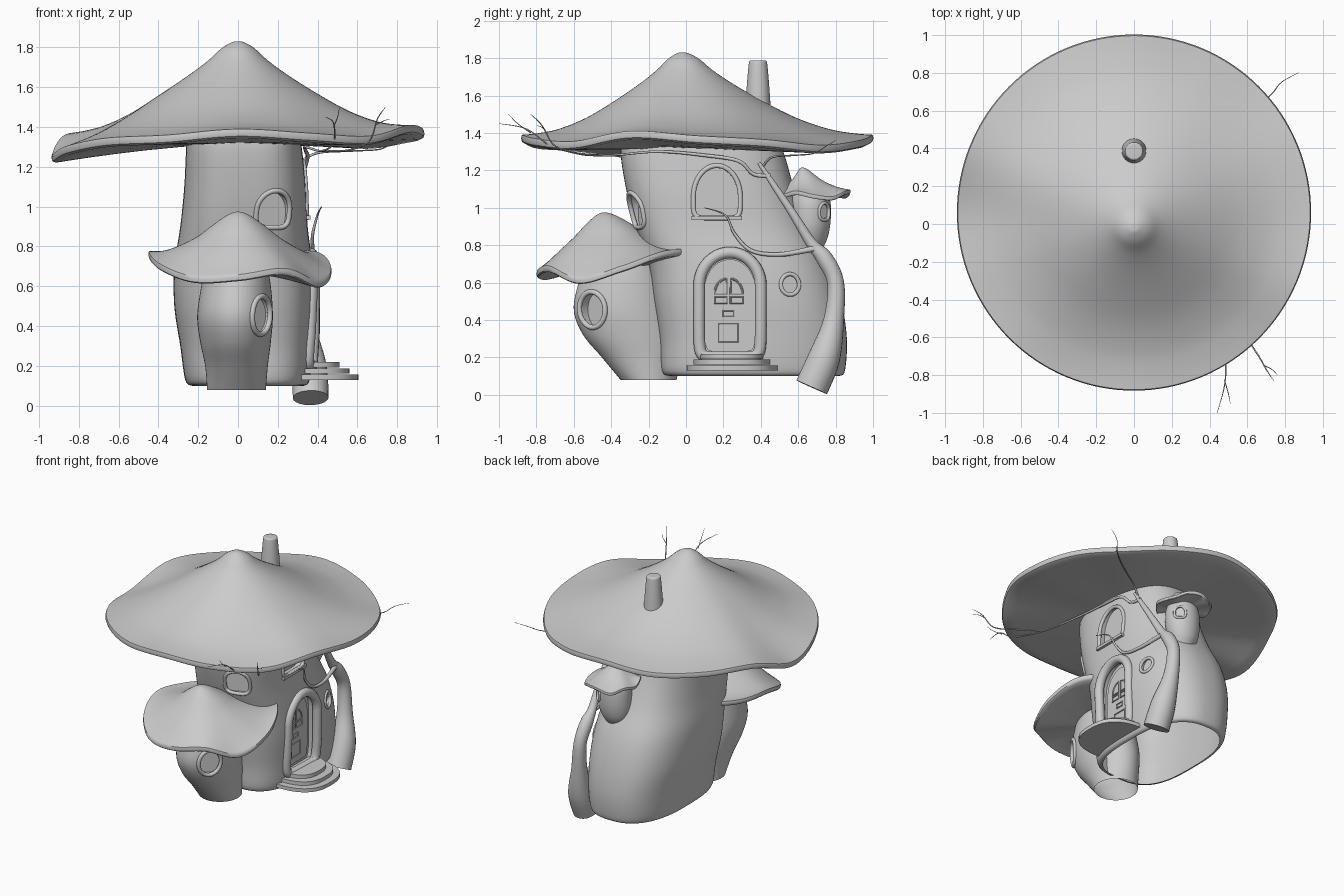
import bpy, bmesh, math
from mathutils import Vector
from mathutils.bvhtree import BVHTree

cube = bpy.data.objects.get("Cube")
if cube:
    bpy.data.objects.remove(cube, do_unlink=True)

grey = bpy.data.materials.new("plain_grey")
grey.use_nodes = True
grey.diffuse_color = (0.6, 0.6, 0.6, 1)
grey.node_tree.nodes["Principled BSDF"].inputs["Base Color"].default_value = grey.diffuse_color


def select(ob):
    bpy.ops.object.select_all(action='DESELECT')
    ob.select_set(True)
    bpy.context.view_layer.objects.active = ob


def finish(ob, angle=40):
    select(ob)
    ob.data.materials.clear()
    ob.data.materials.append(grey)
    bpy.ops.object.shade_smooth_by_angle(angle=math.radians(angle))
    return ob


def from_bmesh(name, bm):
    bmesh.ops.recalc_face_normals(bm, faces=bm.faces)
    me = bpy.data.meshes.new(name)
    bm.to_mesh(me)
    bm.free()
    ob = bpy.data.objects.new(name, me)
    bpy.context.collection.objects.link(ob)
    return finish(ob)


def smooth(points, k=6, closed=False):
    """Catmull-Rom curve through points of any dimension."""
    p = [Vector(q) for q in points]
    n = len(p)
    get = lambda i: p[i % n] if closed else p[min(max(i, 0), n - 1)]
    out = []
    for i in range(n if closed else n - 1):
        a, b, c, d = (get(i + j) for j in (-1, 0, 1, 2))
        for s in range(k):
            t = s / k
            out.append((b * 2 + (c - a) * t + (a * 2 - b * 5 + c * 4 - d) * t ** 2
                        + (b * 3 - a - c * 3 + d) * t ** 3) * 0.5)
    return out if closed else out + [p[-1]]


def loft(name, rings):
    bm = bmesh.new()
    vs = [[bm.verts.new(v) for v in ring] for ring in rings]
    n = len(vs[0])
    for lo, hi in zip(vs, vs[1:]):
        for j in range(n):
            bm.faces.new((lo[j], lo[(j + 1) % n], hi[(j + 1) % n], hi[j]))
    bm.faces.new(vs[0][::-1])
    bm.faces.new(vs[-1])
    return from_bmesh(name, bm)


def spow(v, e):
    return math.copysign(abs(v) ** (2 / e), v)


def wall(name, levels, back=2.0, front=2.0, n=64):
    """Rounded wall from levels (z, x min, x max, y min, y max); back and front set the squareness."""
    rings = []
    for z, x0, x1, y0, y1 in smooth(levels):
        ring = []
        for j in range(n):
            a = 2 * math.pi * j / n
            e = back if a < math.pi else front
            ring.append(Vector(((x0 + x1) / 2 + (x1 - x0) / 2 * spow(math.cos(a), e),
                                (y0 + y1) / 2 + (y1 - y0) / 2 * spow(math.sin(a), e), z)))
        rings.append(ring)
    return loft(name, rings)


def cap(name, apex, centre, radii, profile, rim, thick, ceiling):
    """Wavy mushroom cap: profile (t, z) from apex to edge, rim heights round the edge, shallow underside."""
    heights = [v[0] for v in smooth([(r, 0) for r in rim], 8, True)]
    n = len(heights)
    top = [(t, z, 3) for t, z in smooth(profile, 4)]
    edge = top[-1][1]
    lip = [(1.006, edge - thick * 0.4, 3), (1, edge - thick * 0.8, 3)]
    under = [(t, ceiling + (edge - thick - ceiling) * t ** 2, 1.6) for t in (.98, .9, .8, .65, .5, .3, .02)]
    rings = []
    for t, z, power in top + lip + under:
        c = Vector(apex).lerp(Vector(centre), t)
        ring = []
        for j, h in enumerate(heights):
            a = 2 * math.pi * j / n
            ring.append(Vector((c.x + t * radii[0] * math.cos(a), c.y + t * radii[1] * math.sin(a),
                                z + (h - edge) * min(t, 1) ** power)))
        rings.append(ring)
    return loft(name, rings)


def tube(name, points, radii, closed=False, sides=4):
    cu = bpy.data.curves.new(name, 'CURVE')
    cu.dimensions = '3D'
    cu.bevel_depth = 1
    cu.bevel_resolution = sides
    cu.use_fill_caps = True
    sp = cu.splines.new('POLY')
    sp.points.add(len(points) - 1)
    sp.use_cyclic_u = closed
    for q, p, r in zip(sp.points, points, radii):
        q.co = (*p, 1)
        q.radius = r
    ob = bpy.data.objects.new(name, cu)
    bpy.context.collection.objects.link(ob)
    select(ob)
    bpy.ops.object.convert(target='MESH')
    return finish(bpy.context.object)


def vine(name, path, sides=4):
    """Tapering vine through (x, y, z, radius)."""
    pts = smooth(path)
    return tube(name, [p.xyz for p in pts], [max(p[3], 0.001) for p in pts], sides=sides)


def prism(name, pts, depth):
    bm = bmesh.new()
    f = bm.faces.new([bm.verts.new(p) for p in pts])
    ext = bmesh.ops.extrude_face_region(bm, geom=[f], use_keep_orig=True)["geom"]
    bmesh.ops.translate(bm, verts=[v for v in ext if isinstance(v, bmesh.types.BMVert)], vec=depth)
    return from_bmesh(name, bm)


def opening(name, host, centre, facing, w, top, bottom, e, frame, depth):
    """Recessed opening cut in a wall, with a rounded frame following the wall."""
    n = Vector((*facing, 0)).normalized()
    u, c = Vector((-n.y, n.x, 0)), Vector(centre)
    bm = bmesh.new()
    bm.from_mesh(host.data)
    tree = BVHTree.FromBMesh(bm)
    bm.free()
    hits = []
    for j in range(56):
        a = 2 * math.pi * (j + 0.5) / 56
        k = 2 if a < math.pi else e
        p = c + u * w * spow(math.cos(a), k)
        p.z += (top if a < math.pi else bottom) * spow(math.sin(a), k)
        hit = tree.ray_cast(p + n, -n)[0]
        hits.append(hit if hit else p)
    floor = min(h.dot(n) for h in hits) - depth
    base = [h + n * (floor - h.dot(n)) for h in hits]
    cutter = prism("cutter", base, n * 0.4)
    cutter.hide_render = True
    mod = host.modifiers.new("cut", 'BOOLEAN')
    mod.operation, mod.solver, mod.object = 'DIFFERENCE', 'EXACT', cutter
    select(host)
    bpy.ops.object.modifier_apply(modifier=mod.name)
    bpy.data.objects.remove(cutter, do_unlink=True)
    finish(host)
    tube(name + "_frame", hits, [frame] * len(hits), True)
    return base, n


def open_bottom(ob):
    bm = bmesh.new()
    bm.from_mesh(ob.data)
    ends = [f for f in bm.faces if len(f.verts) > 8 and f.calc_center_median().z < .12]
    bmesh.ops.delete(bm, geom=ends, context='FACES_ONLY')
    bm.to_mesh(ob.data)
    bm.free()


# Walls
house = wall("house_wall", [(.10, -.23, .33, -.09, .82), (.13, -.265, .36, -.13, .85), (.3, -.29, .375, -.14, .86),
                            (.5, -.32, .385, -.17, .83), (.7, -.32, .375, -.2, .765), (.9, -.29, .35, -.27, .66),
                            (1.1, -.27, .34, -.32, .58), (1.3, -.26, .32, -.35, .52), (1.4, -.25, .3, -.33, .46)], 2.5, 3.1, 96)
porch = wall("front_tower_wall", [(.08, -.155, .14, -.35, -.05), (.2, -.165, .15, -.45, -.03), (.32, -.19, .165, -.55, -.03),
                                  (.45, -.205, .175, -.6, -.06), (.6, -.185, .165, -.575, -.1), (.74, -.16, .14, -.53, -.15)])
turret = wall("turret_wall", [(.76, .05, .19, .58, .715), (.82, .02, .22, .575, .75), (.9, .005, .245, .56, .77),
                              (1.0, .005, .25, .555, .775), (1.06, .015, .24, .56, .765), (1.12, .04, .22, .58, .74)], n=48)

# Mushroom caps
cap("main_cap", (0, -.02), (0, .06), (.932, .937),
    [(.01, 1.83), (.035, 1.825), (.09, 1.795), (.16, 1.735), (.27, 1.66), (.43, 1.565), (.6, 1.475), (.77, 1.41), (.9, 1.38), (1, 1.365)],
    [1.385, 1.365, 1.335, 1.36, 1.39, 1.36, 1.365, 1.365, 1.265, 1.305, 1.345, 1.36, 1.39, 1.37, 1.355, 1.41], .045, 1.315)
cap("front_tower_cap", (0, -.44), (.01, -.34), (.458, .457),
    [(.01, .975), (.06, .97), (.15, .95), (.3, .9), (.45, .845), (.65, .785), (.85, .73), (1, .7)],
    [.69, .77, .78, .78, .77, .77, .775, .71, .65, .66, .69, .625], .035, .67)
cap("turret_cap", (.13, .62), (.13, .685), (.19, .193),
    [(.01, 1.215), (.12, 1.205), (.4, 1.15), (.7, 1.11), (1, 1.085)],
    [1.07, 1.06, 1.09, 1.095, 1.07, 1.1, 1.085, 1.11, 1.08, 1.11, 1.075, 1.09], .022, 1.07)

# Chimney
wall("chimney", [(1.5, -.07, .07, .315, .455), (1.65, -.06, .06, .325, .445), (1.765, -.05, .05, .335, .435),
                 (1.785, -.044, .044, .341, .429), (1.788, -.03, .03, .355, .415)], n=32)

# Windows
opening("side_window", house, (.34, .165, 1.06), (1, 0), .125, .165, .115, 6, .013, .03)
opening("round_window", house, (.38, .56, .59), (1, .15), .05, .055, .055, 2, .011, .015)
opening("front_window", house, (.185, -.28, .985), (.4, -.9), .088, .095, .09, 4, .013, .025)
opening("tower_window", porch, (.115, -.5, .455), (.7, -.7), .08, .095, .095, 2, .014, .03)
opening("turret_window", turret, (.2, .73, .98), (.75, .65), .038, .045, .045, 3, .009, .012)
prism("side_window_sill", [(.33, .03, .935), (.365, .03, .935), (.365, .3, .935), (.33, .3, .935)], (0, 0, .02))

# Door with panes, letter slot and pet flap
base, n = opening("door", house, (.38, .235, .58), (1, 0), .165, .18, .38, 10, .032, .045)
mid = Vector((base[0].x, .235, .46))
panel = [Vector((p.x, mid.y + (p.y - mid.y) * .82, mid.z + (p.z - mid.z) * .88)) for p in base]
prism("door_panel", panel, n * .012)
front = mid.x + .013


def trim(name, yz):
    tube(name, [(front, y, z) for y, z in yz], [.006] * len(yz), True, 2)


def box(y0, y1, z0, z1):
    return [(y0, z0), (y1, z0), (y1, z1), (y0, z1)]


for side, s in (("left", 1), ("right", -1)):
    arc = [i * math.pi / 12 for i in range(7)]
    trim("upper_pane_" + side, [(.228 + s * .01, .54)] + [(.228 + s * (.01 + .065 * math.cos(a)), .54 + .08 * math.sin(a)) for a in arc])
    trim("lower_pane_" + side, box(.228 + s * .01, .228 + s * .075, .49, .525))
trim("letter_slot", box(.2, .255, .42, .45))
trim("pet_flap", box(.175, .28, .28, .38))

# Half-oval steps
for i, (out, half) in enumerate(((.605, .245), (.56, .205), (.51, .17))):
    arc = [math.pi * j / 24 - math.pi / 2 for j in range(25)]
    prism(f"step_{i + 1}", [(.32 + (out - .32) * spow(math.cos(a), 2.6), .245 + half * spow(math.sin(a), 2.6), .13 + .031 * i) for a in arc],
          (0, 0, .027))

# Climbing root and vines
root = vine("root_trunk", [(.365, .672, .04, .09), (.36, .74, .2, .085), (.335, .79, .4, .055), (.32, .8, .6, .045),
                           (.31, .74, .73, .045), (.31, .67, .81, .03), (.32, .57, .97, .022), (.32, .47, 1.12, .017), (.32, .39, 1.24, .01)], 8)
vine("wall_vine", [(.33, .68, .78, .016), (.365, .5, .75, .012), (.375, .35, .77, .01), (.375, .26, .86, .008),
                   (.4, .21, .96, .005), (.42, .1, 1.0, .002)])
vine("upper_vine", [(.32, .45, 1.17, .012), (.33, .36, 1.18, .01), (.35, .28, 1.25, .01), (.34, .1, 1.28, .009), (.34, -.15, 1.3, .007),
                    (.42, -.45, 1.28, .005), (.48, -.7, 1.32, .004), (.48, -.85, 1.42, .003), (.44, -1.0, 1.45, .001)])
vine("front_twig", [(.42, -.45, 1.28, .005), (.56, -.56, 1.285, .004), (.66, -.7, 1.33, .004), (.7, -.77, 1.44, .003), (.74, -.83, 1.5, .001)])
vine("front_twig_fork", [(.48, -.83, 1.4, .003), (.5, -.9, 1.45, .002), (.51, -.95, 1.5, .001)])
vine("outer_twig_fork", [(.69, -.75, 1.41, .003), (.73, -.77, 1.43, .002), (.76, -.8, 1.44, .001)])
vine("back_twig", [(.31, .41, 1.22, .008), (.4, .46, 1.27, .006), (.58, .57, 1.28, .004), (.72, .68, 1.29, .003), (.78, .75, 1.33, .002), (.87, .8, 1.36, .001)])

# Hollow undersides
for ob in (house, porch, root):
    open_bottom(ob)
